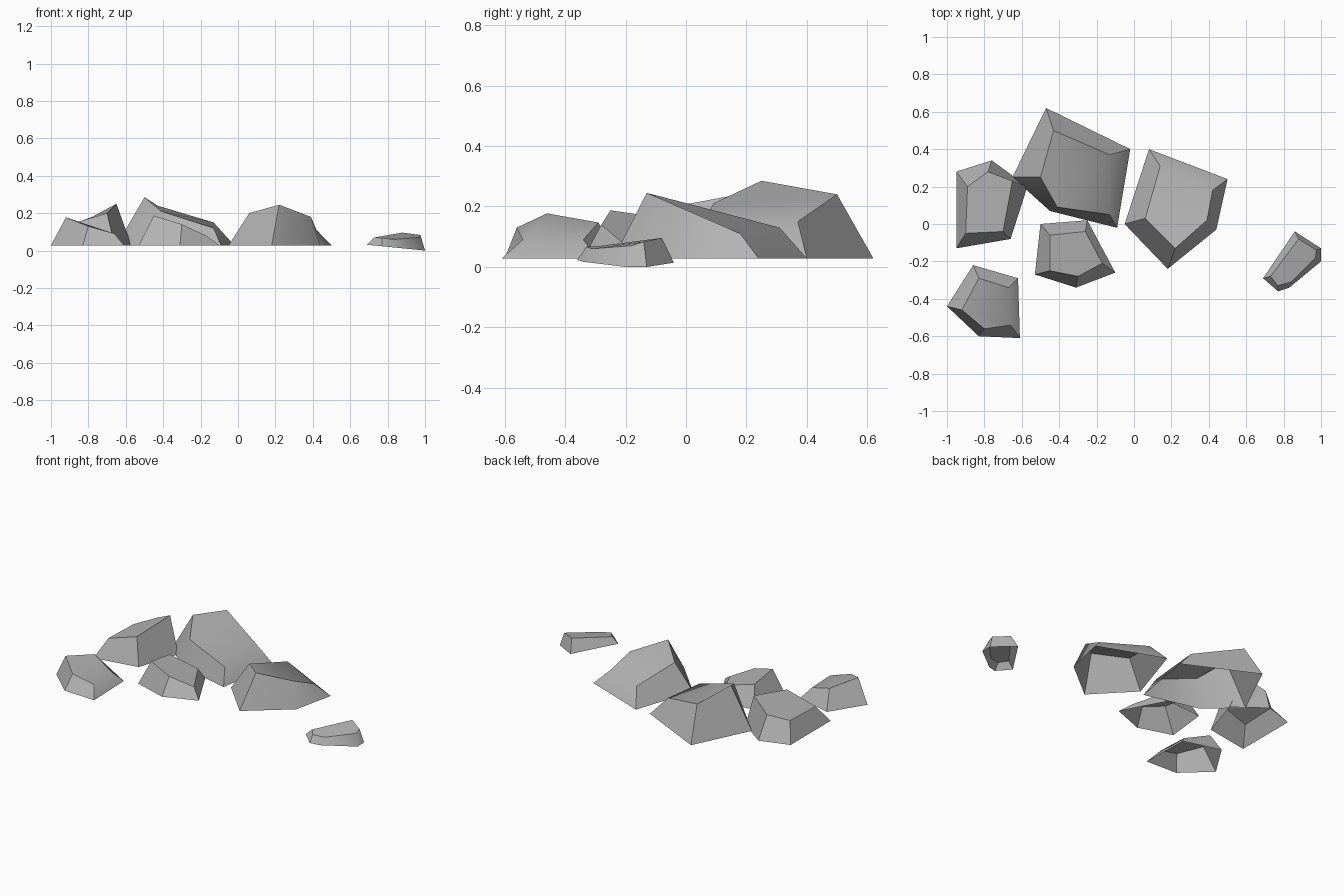
import bpy
import bmesh
import math

default_cube = bpy.data.objects.get("Cube")
if default_cube:
    bpy.data.objects.remove(default_cube, do_unlink=True)

# Single stone colour
stone_grey = bpy.data.materials.new("stone_grey")
stone_grey.use_nodes = True
colour = (0.45, 0.45, 0.45, 1)
stone_grey.diffuse_color = colour
stone_grey.node_tree.nodes["Principled BSDF"].inputs["Base Color"].default_value = colour


def make_rock(name, foot, crown, ground=0.028, tilt=0.0):
    """Open-bottomed faceted rock: a clockwise foot outline joined to a crown outline."""
    mesh = bpy.data.meshes.new(name)
    bm = bmesh.new()
    right_edge = max(x for x, y in foot)
    low = [bm.verts.new((x, y, ground + tilt * (right_edge - x))) for x, y in foot]
    high = [bm.verts.new(point) for point in crown]
    count = len(low)
    for i in range(count):
        j = (i + 1) % count
        bm.faces.new((low[j], low[i], high[i], high[j]))
    bm.faces.new(list(reversed(high)))
    bm.to_mesh(mesh)
    bm.free()
    mesh.materials.append(stone_grey)

    rock = bpy.data.objects.new(name, mesh)
    bpy.context.collection.objects.link(rock)
    bpy.ops.object.select_all(action="DESELECT")
    rock.select_set(True)
    bpy.context.view_layer.objects.active = rock
    # Soft bends stay smooth, hard breaks stay sharp
    bpy.ops.object.shade_smooth_by_angle(angle=math.radians(40))
    return rock


# Largest rock at the back
make_rock(
    "large_back_rock",
    foot=[(-.47, .62), (-.02, .4), (-.09, -.02), (-.45, .07), (-.65, .25)],
    crown=[(-.43, .5, .24), (-.13, .37, .15), (-.13, .05, .12),
           (-.41, .09, .21), (-.5, .25, .285)],
)

# Tall rock in the middle
make_rock(
    "middle_rock",
    foot=[(.08, .4), (.5, .24), (.44, -.03), (.18, -.24), (-.05, 0)],
    crown=[(.14, .31, .13), (.42, .18, .11), (.39, .02, .18),
           (.22, -.13, .245), (.06, .03, .2)],
)

# Rock on the outer side, beside the largest
make_rock(
    "outer_back_rock",
    foot=[(-.95, .28), (-.76, .34), (-.57, .2), (-.66, -.08), (-.95, -.13)],
    crown=[(-.89, .2, .14), (-.78, .28, .18), (-.65, .23, .25),
           (-.7, -.04, .2), (-.9, -.05, .14)],
)

# Low rock in front of the largest
make_rock(
    "centre_front_rock",
    foot=[(-.5, 0), (-.25, .02), (-.1, -.26), (-.31, -.34), (-.53, -.27)],
    crown=[(-.45, -.06, .16), (-.26, -.04, .11), (-.17, -.21, .08),
           (-.3, -.28, .14), (-.45, -.25, .187)],
)

# Rock at the front corner
make_rock(
    "corner_front_rock",
    foot=[(-1, -.44), (-.86, -.22), (-.62, -.29), (-.61, -.61), (-.83, -.6)],
    crown=[(-.92, -.46, .177), (-.83, -.29, .147), (-.67, -.34, .09),
           (-.66, -.54, .09), (-.8, -.56, .13)],
)

# Small separate stone, tipped into the ground on one side
make_rock(
    "small_stone",
    foot=[(.69, -.29), (.86, -.04), (1, -.13), (1, -.2), (.83, -.34), (.77, -.36)],
    crown=[(.73, -.28, .07), (.88, -.08, .096), (.975, -.14, .083),
           (.97, -.18, .07), (.84, -.31, .06), (.77, -.33, .067)],
    ground=0,
    tilt=0.1,
)
